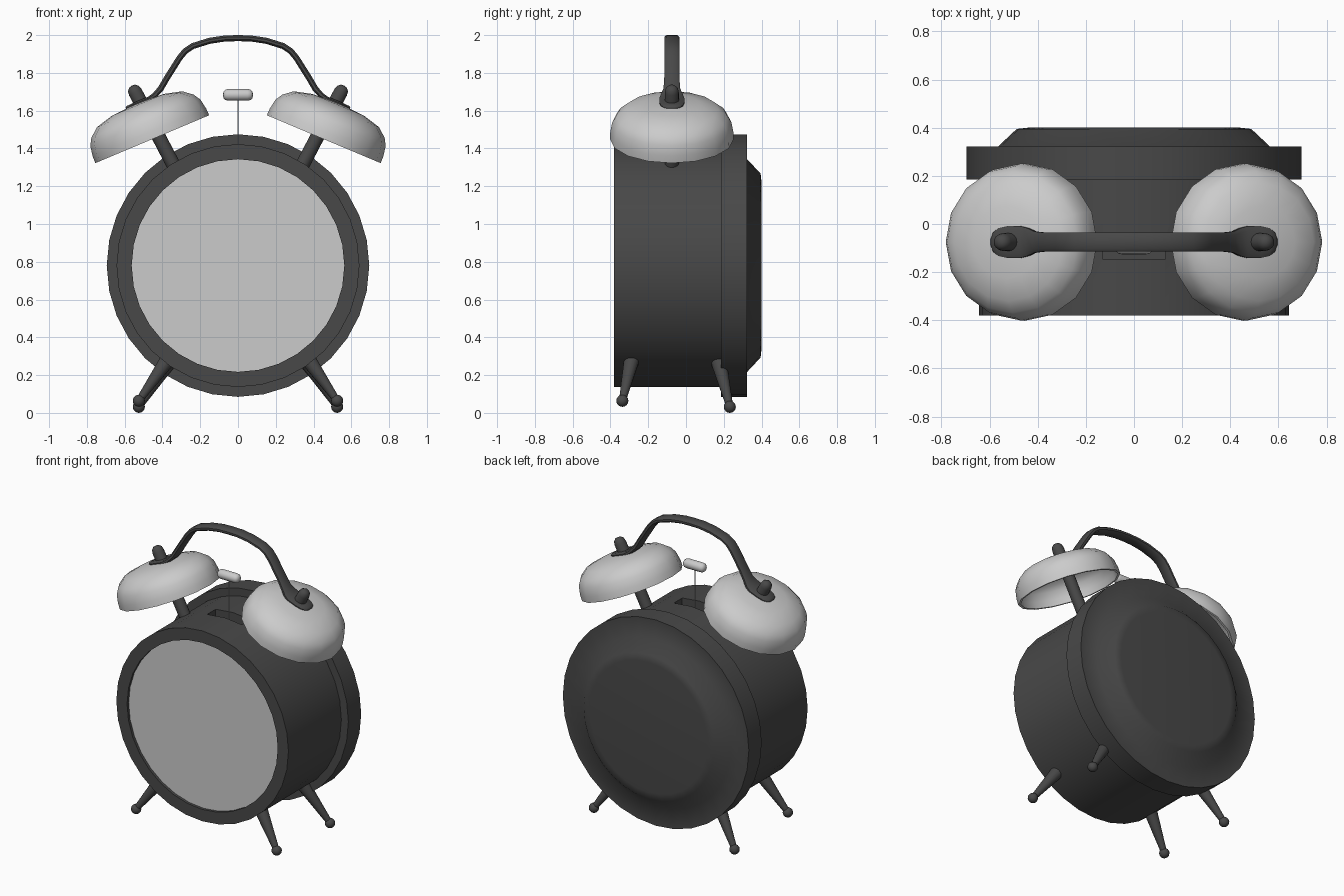
import bpy, bmesh, math
from mathutils import Vector

if "Cube" in bpy.data.objects:
    bpy.data.objects.remove(bpy.data.objects["Cube"])

CZ = 0.78      # height of the clock's axis
BY = -0.075    # depth of the bells and handle

dark = bpy.data.materials.new("dark_metal")
dark.diffuse_color = (0.065, 0.065, 0.065, 1)
dark.use_nodes = True
dark.node_tree.nodes["Principled BSDF"].inputs["Base Color"].default_value = dark.diffuse_color


def finish(name, bm, mat=None, angle=50):
    bmesh.ops.remove_doubles(bm, verts=bm.verts, dist=1e-5)
    bmesh.ops.recalc_face_normals(bm, faces=bm.faces)
    me = bpy.data.meshes.new(name)
    bm.to_mesh(me)
    bm.free()
    ob = bpy.data.objects.new(name, me)
    bpy.context.collection.objects.link(ob)
    if mat:
        me.materials.append(mat)
    bpy.ops.object.select_all(action='DESELECT')
    ob.select_set(True)
    bpy.context.view_layer.objects.active = ob
    bpy.ops.object.shade_smooth_by_angle(angle=math.radians(angle))
    return ob


def lathe(name, profile, origin, axis, segs=32, mat=None, angle=50):
    """Spin (radius, height) points around an axis through origin."""
    rot = Vector((0, 0, 1)).rotation_difference(Vector(axis))
    bm = bmesh.new()
    rings = []
    for r, h in profile:
        n = 1 if r == 0 else segs
        rings.append([bm.verts.new(rot @ Vector((r * math.cos(2 * math.pi * i / segs),
                      r * math.sin(2 * math.pi * i / segs), h)) + Vector(origin)) for i in range(n)])
    for a, b in zip(rings, rings[1:]):
        if len(a) == len(b) == 1:   # both on the axis
            continue
        for i in range(segs):
            j = (i + 1) % segs
            f = [a[i % len(a)], a[j % len(a)], b[j % len(b)], b[i % len(b)]]
            bm.faces.new(list(dict.fromkeys(f)))
    return finish(name, bm, mat, angle)


def rod(name, a, b, ra, rb, segs=16, mat=None):
    a, b = Vector(a), Vector(b)
    d = b - a
    return lathe(name, [(0, 0), (ra, 0), (rb, d.length), (0, d.length)], a, d, segs, mat)


# Drum body with recessed front
body = lathe("body", [(0, -0.355), (0.563, -0.355), (0.563, -0.38), (0.643, -0.38),
                      (0.643, 0.20), (0, 0.20)], (0, 0, CZ), (0, 1, 0), 32, dark)

# Slot in the top for the hammer
bpy.ops.mesh.primitive_cube_add(size=1, location=(0, -0.1, 1.43))
cutter = bpy.context.object
cutter.scale = (0.26, 0.09, 0.16)
mod = body.modifiers.new("slot", 'BOOLEAN')
mod.operation, mod.object = 'DIFFERENCE', cutter
bpy.context.view_layer.objects.active = body
bpy.ops.object.modifier_apply(modifier=mod.name)
bpy.data.objects.remove(cutter)

# Glass front and back cap
lathe("front_glass", [(0, -0.362), (0.563, -0.362), (0.563, -0.35), (0, -0.35)],
      (0, 0, CZ), (0, 1, 0))
lathe("back_cap", [(0, 0.185), (0.695, 0.185), (0.695, 0.322), (0.565, 0.322),
                   (0.487, 0.395), (0.44, 0.40), (0, 0.40)], (0, 0, CZ), (0, 1, 0), 32, dark)

# Hammer
rod("hammer_rod", (0, -0.095, 1.34), (0, -0.095, 1.68), 0.0025, 0.0025, 8)
cap = [(0, 0), (0.018, 0.004), (0.028, 0.014), (0.031, 0.03)]
lathe("hammer_head", cap + [(r, 0.16 - h) for r, h in reversed(cap)],
      (-0.08, -0.095, 1.684), (1, 0, 0), 16)

bell_outer = [(0.327, 0), (0.326, 0.04), (0.316, 0.095), (0.294, 0.132), (0.245, 0.172),
              (0.15, 0.197), (0, 0.207)]
bell_inner = [(0, 0.192), (0.145, 0.181), (0.235, 0.157), (0.28, 0.12), (0.302, 0.09),
              (0.311, 0.04), (0.312, 0), (0.327, 0)]

for s, side in ((1, "right"), (-1, "left")):
    # Bell, its post and the nut on top
    t = math.radians(22.8)
    axis = Vector((s * math.sin(t), 0, math.cos(t)))
    rim = Vector((s * 0.454, BY, 1.449))
    lathe(side + "_bell", bell_outer + bell_inner, rim, axis, 16)
    rod(side + "_bell_post", (s * 0.33, BY, 1.29), (s * 0.51, BY, 1.635), 0.037, 0.037, 16, dark)
    lathe(side + "_nut", [(0, -0.02), (0.038, -0.02), (0.037, 0.07), (0.032, 0.092),
                          (0.018, 0.106), (0, 0.109)],
          (s * 0.511, BY, 1.636), (s * 0.47, 0, 0.883), 16, dark)
    # Splayed legs with ball feet
    for part, top, foot in (("front", (0.335, -0.275, 0.335), (0.525, -0.337, 0.064)),
                            ("back", (0.33, 0.16, 0.325), (0.525, 0.232, 0.032))):
        top, foot = Vector((s * top[0], *top[1:])), Vector((s * foot[0], *foot[1:]))
        rod(f"{side}_{part}_leg", top, foot, 0.047, 0.018, 16, dark)
        bm = bmesh.new()
        bmesh.ops.create_uvsphere(bm, u_segments=16, v_segments=8, radius=0.032)
        bmesh.ops.translate(bm, verts=bm.verts, vec=foot)
        finish(f"{side}_{part}_foot", bm, dark)

# Carrying handle: rounded strap swept along (x, z, half width, half thickness)
half = [(0.592, 1.611, 0.018, 0.008), (0.584, 1.615, 0.04, 0.011), (0.562, 1.624, 0.058, 0.012),
        (0.525, 1.64, 0.066, 0.013), (0.47, 1.662, 0.066, 0.013), (0.44, 1.682, 0.058, 0.015),
        (0.41, 1.715, 0.044, 0.016), (0.375, 1.775, 0.04, 0.016), (0.31, 1.878, 0.04, 0.016),
        (0.28, 1.915, 0.04, 0.016), (0.24, 1.942, 0.04, 0.016), (0.15, 1.97, 0.04, 0.016),
        (0.07, 1.982, 0.04, 0.016)]
path = [(-x, z, w, t) for x, z, w, t in half] + [(0, 1.984, 0.04, 0.016)] + half[::-1]
section = [(1, 0.4), (0.7, 1), (-0.7, 1), (-1, 0.4), (-1, -0.4), (-0.7, -1), (0.7, -1), (1, -0.4)]
bm = bmesh.new()
rings = []
for i, (x, z, w, t) in enumerate(path):
    p, q = path[max(i - 1, 0)], path[min(i + 1, len(path) - 1)]
    d = Vector((q[0] - p[0], 0, q[1] - p[1])).normalized()
    n = Vector((-d.z, 0, d.x))
    rings.append([bm.verts.new(Vector((x, BY + w * u, z)) + n * t * v) for u, v in section])
for a, b in zip(rings, rings[1:]):
    for i in range(8):
        bm.faces.new((a[i], a[(i + 1) % 8], b[(i + 1) % 8], b[i]))
bm.faces.new(rings[0])
bm.faces.new(rings[-1])
finish("handle", bm, dark)
